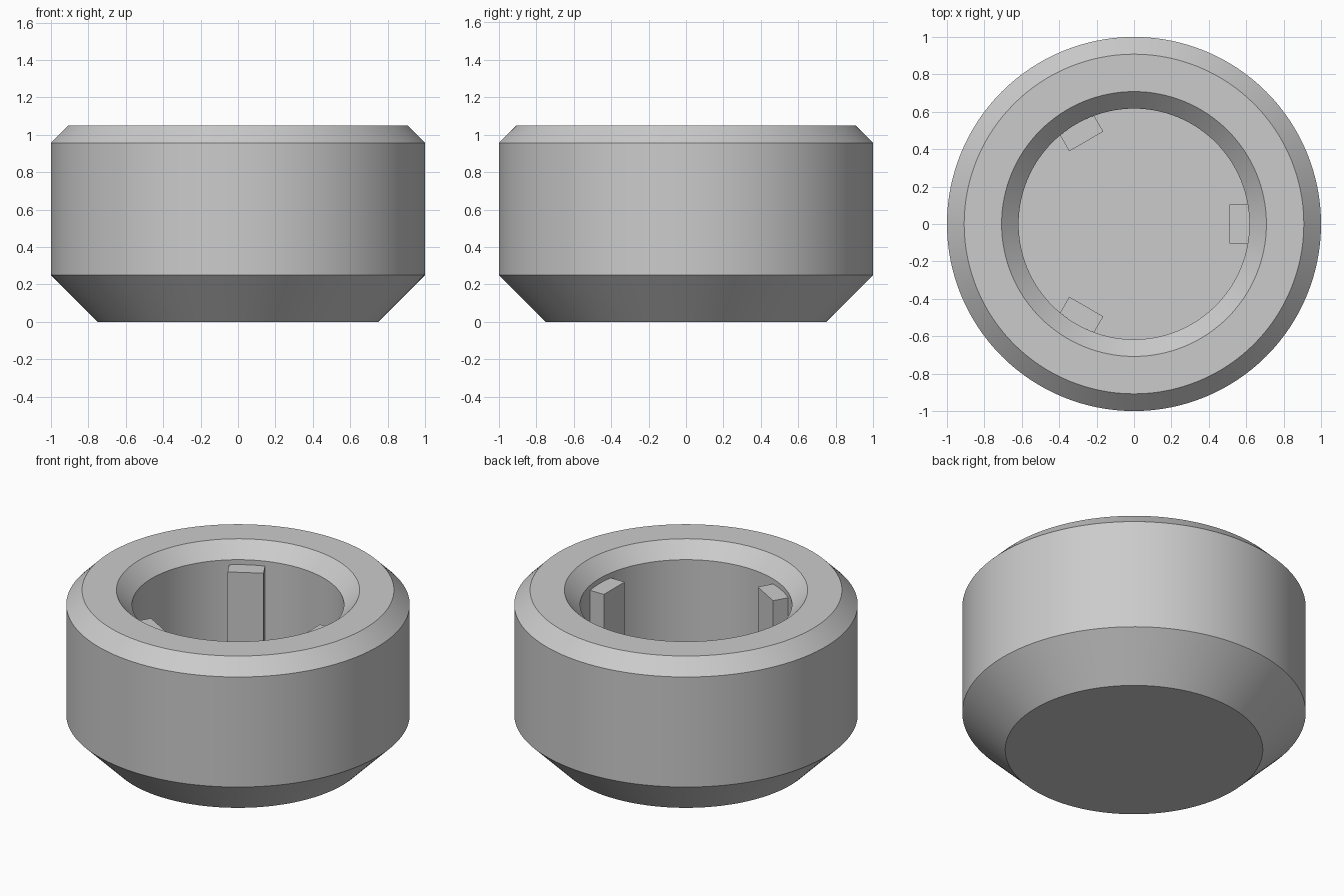
import bpy, bmesh, math
from mathutils import Matrix

cube = bpy.data.objects.get("Cube")
if cube:
    bpy.data.objects.remove(cube, do_unlink=True)

grey = bpy.data.materials.new("light_grey")
grey.use_nodes = True
colour = (0.6, 0.6, 0.6, 1)
grey.diffuse_color = colour
grey.node_tree.nodes["Principled BSDF"].inputs["Base Color"].default_value = colour


def finish(bm, name):
    bmesh.ops.recalc_face_normals(bm, faces=bm.faces)
    mesh = bpy.data.meshes.new(name)
    bm.to_mesh(mesh)
    bm.free()
    mesh.materials.append(grey)
    obj = bpy.data.objects.new(name, mesh)
    bpy.context.collection.objects.link(obj)
    return obj


# Cup body: profile (radius, height) spun around z, ends capped
profile = [(0.75, 0), (1, 0.25), (1, 0.957), (0.908, 1.049),
           (0.708, 1.049), (0.617, 0.957), (0.617, 0.25)]
SEGMENTS = 128
bm = bmesh.new()
rings = []
for r, z in profile:
    ring = []
    for i in range(SEGMENTS):
        a = 2 * math.pi * i / SEGMENTS
        ring.append(bm.verts.new((r * math.cos(a), r * math.sin(a), z)))
    rings.append(ring)
for low, high in zip(rings, rings[1:]):
    for i in range(SEGMENTS):
        j = (i + 1) % SEGMENTS
        bm.faces.new((low[i], low[j], high[j], high[i]))
bm.faces.new(rings[0])    # underside
bm.faces.new(rings[-1])   # cavity floor
body = finish(bm, "cup_body")
bpy.ops.object.select_all(action='DESELECT')
body.select_set(True)
bpy.context.view_layer.objects.active = body
bpy.ops.object.shade_smooth_by_angle(angle=math.radians(30))

# Three upright ribs on the cavity wall
INNER, OUTER, WIDTH, FLOOR, TOP = 0.51, 0.625, 0.21, 0.25, 0.925
for k in range(3):
    bm = bmesh.new()
    place = (Matrix.Rotation(k * math.tau / 3, 4, 'Z')
             @ Matrix.Translation(((INNER + OUTER) / 2, 0, (FLOOR + TOP) / 2))
             @ Matrix.Diagonal((OUTER - INNER, WIDTH, TOP - FLOOR, 1)))
    bmesh.ops.create_cube(bm, size=1, matrix=place)
    finish(bm, f"inner_rib_{k + 1}")
